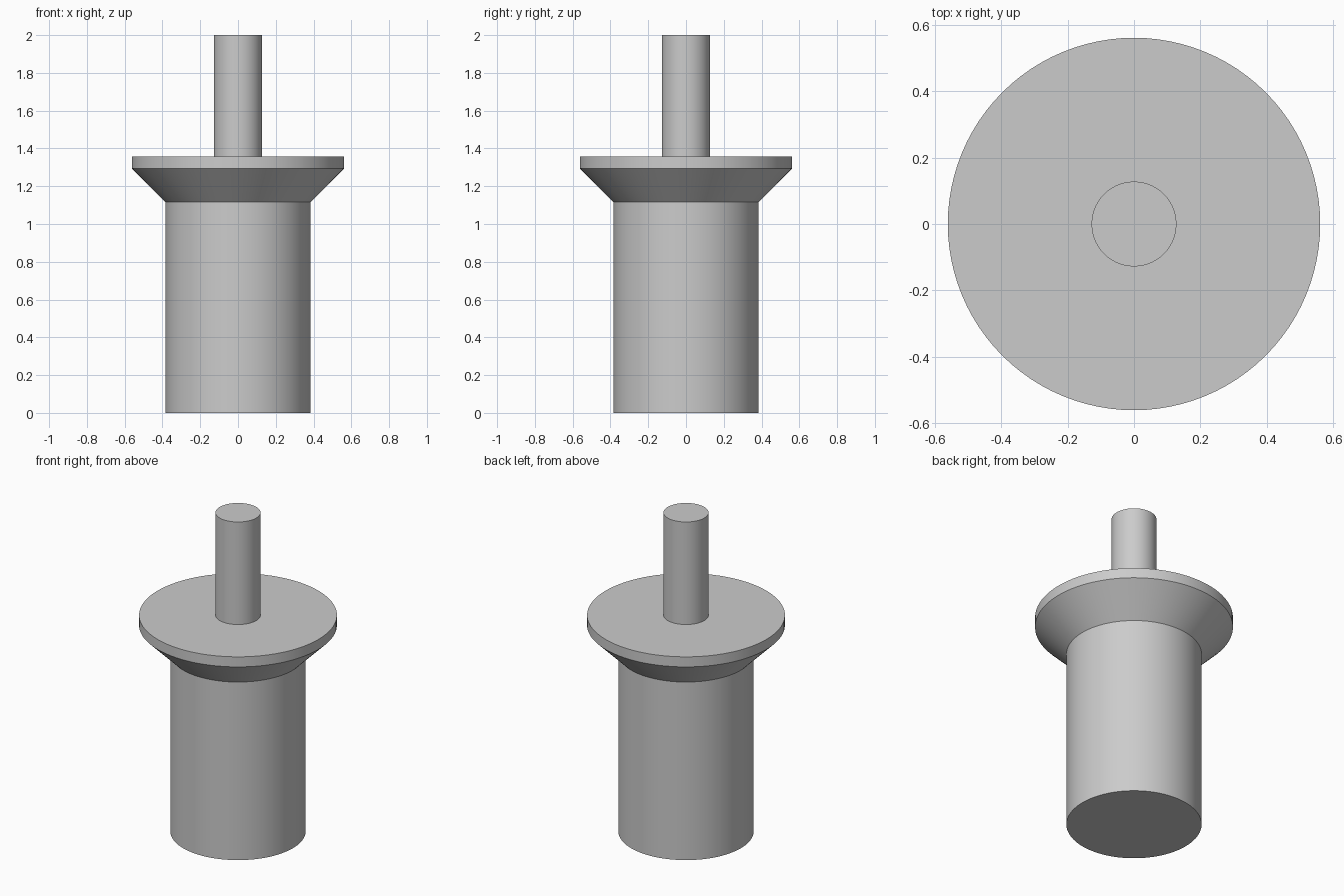
import bpy
import bmesh
import math

cube = bpy.data.objects.get("Cube")
if cube:
    bpy.data.objects.remove(cube, do_unlink=True)

SEGMENTS = 96
BODY_R, FLANGE_R, STEM_R = 0.384, 0.562, 0.128
BODY_TOP, RIM_BOTTOM, RIM_TOP, STEM_TOP = 1.116, 1.294, 1.357, 2.0

grey = bpy.data.materials.new("plain grey")
grey.use_nodes = True
colour = (0.6, 0.6, 0.6, 1.0)
grey.diffuse_color = colour
grey.node_tree.nodes["Principled BSDF"].inputs["Base Color"].default_value = colour


def turned_solid(name, profile):
    """Spin a (radius, height) profile that starts and ends on the z axis."""
    bm = bmesh.new()
    verts = [bm.verts.new((r, 0, z)) for r, z in profile]
    edges = [bm.edges.new(pair) for pair in zip(verts, verts[1:])]
    bmesh.ops.spin(bm, geom=verts + edges, cent=(0, 0, 0), axis=(0, 0, 1),
                   angle=math.tau, steps=SEGMENTS, use_merge=True)
    bmesh.ops.remove_doubles(bm, verts=bm.verts, dist=0.0001)
    bmesh.ops.recalc_face_normals(bm, faces=bm.faces)
    mesh = bpy.data.meshes.new(name)
    bm.to_mesh(mesh)
    bm.free()
    mesh.materials.append(grey)
    obj = bpy.data.objects.new(name, mesh)
    bpy.context.collection.objects.link(obj)
    bpy.ops.object.select_all(action="DESELECT")
    obj.select_set(True)
    bpy.context.view_layer.objects.active = obj
    bpy.ops.object.shade_smooth_by_angle(angle=math.radians(30))
    return obj


# One continuous turned part: body, flared flange with a straight rim, stem
turned_solid("flanged_pin", [
    (0, 0), (BODY_R, 0),
    (BODY_R, BODY_TOP),
    (FLANGE_R, RIM_BOTTOM), (FLANGE_R, RIM_TOP),
    (STEM_R, RIM_TOP),
    (STEM_R, STEM_TOP), (0, STEM_TOP),
])
